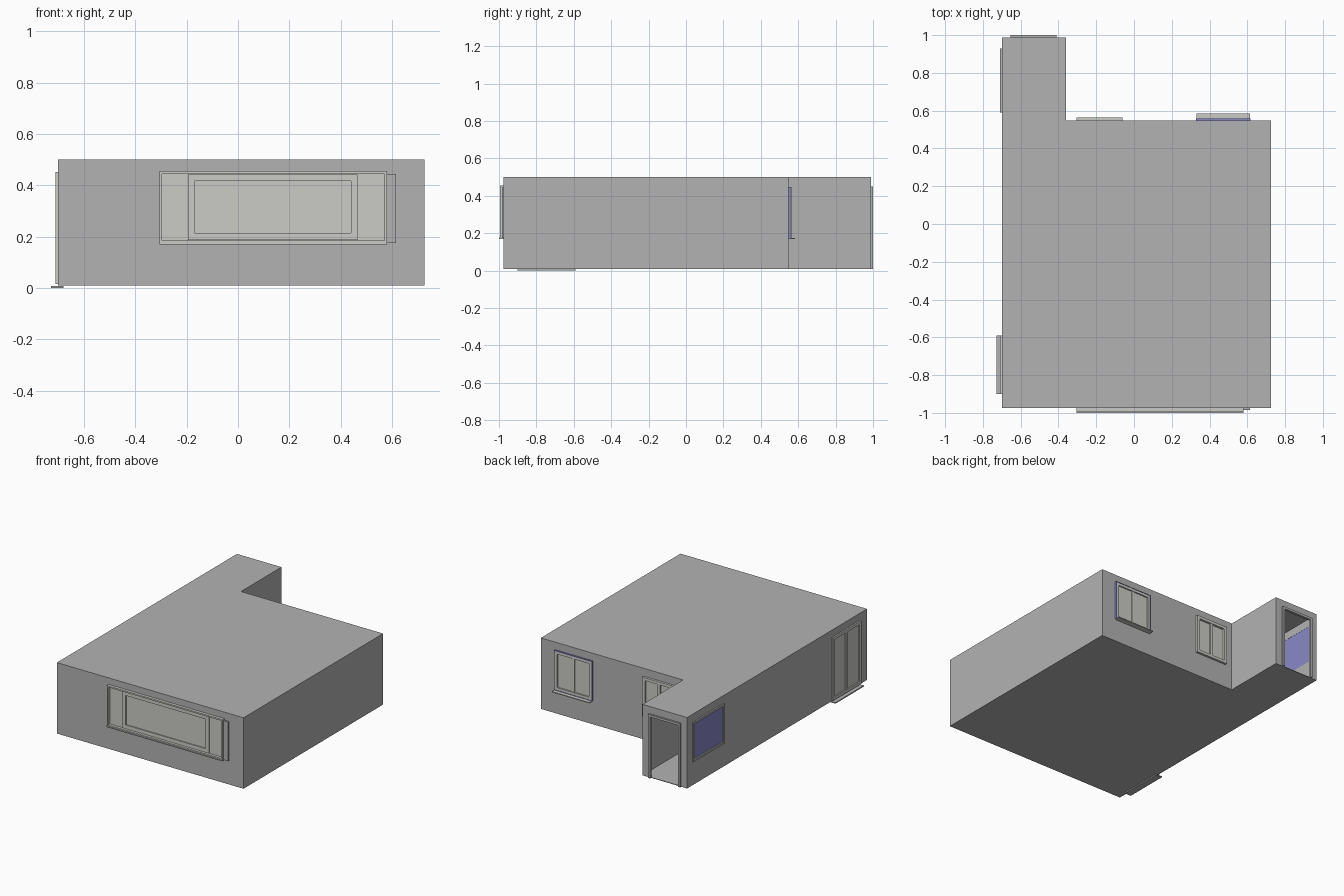
import bpy, bmesh
from mathutils import Vector

if "Cube" in bpy.data.objects:
    bpy.data.objects.remove(bpy.data.objects["Cube"])


def material(name, rgb):
    m = bpy.data.materials.new(name)
    m.diffuse_color = (*rgb, 1)
    m.use_nodes = True
    m.node_tree.nodes["Principled BSDF"].inputs["Base Color"].default_value = m.diffuse_color
    return m


GREY = material("wall grey", (0.45, 0.45, 0.45))
PALE = material("pale glass grey", (0.60, 0.60, 0.57))
BLUE = material("blue glass", (0.246, 0.246, 0.578))


def finish(name, bm, mat):
    me = bpy.data.meshes.new(name)
    bmesh.ops.recalc_face_normals(bm, faces=bm.faces)
    bm.to_mesh(me)
    bm.free()
    me.materials.append(mat)
    ob = bpy.data.objects.new(name, me)
    bpy.context.collection.objects.link(ob)
    return ob


def boxes(name, mat, items):
    """One object made of several boxes (x0, x1, y0, y1, z0, z1)."""
    bm = bmesh.new()
    for x0, x1, y0, y1, z0, z1 in items:
        vs = bmesh.ops.create_cube(bm, size=1)["verts"]
        for v in vs:
            v.co = Vector(((x0 + x1) / 2 + v.co.x * (x1 - x0),
                           (y0 + y1) / 2 + v.co.y * (y1 - y0),
                           (z0 + z1) / 2 + v.co.z * (z1 - z0)))
    return finish(name, bm, mat)


# wall planes: (axis of the normal, position, outward sign)
SIDES = {"front": ("y", -0.975, -1), "back": ("y", 0.547, 1),
         "end": ("y", 0.988, 1), "left": ("x", -0.70, -1)}


def on_wall(side, a0, a1, z0, z1, d0, d1):
    """Box on a wall: a runs along the wall, d is distance outward."""
    axis, pos, s = SIDES[side]
    p, q = sorted((pos + s * d0, pos + s * d1))
    return (a0, a1, p, q, z0, z1) if axis == "y" else (p, q, a0, a1, z0, z1)


def border(side, a0, a1, z0, z1, w, d0, d1, bottom=True):
    out = [on_wall(side, a0, a0 + w, z0, z1, d0, d1),
           on_wall(side, a1 - w, a1, z0, z1, d0, d1),
           on_wall(side, a0 + w, a1 - w, z1 - w, z1, d0, d1)]
    if bottom:
        out.append(on_wall(side, a0 + w, a1 - w, z0, z0 + w, d0, d1))
    return out


# L-shaped hollow house body
def l_block(name, t):
    pts = [(-0.70 + t, -0.975 + t), (0.725 - t, -0.975 + t), (0.725 - t, 0.547 - t),
           (-0.36 - t, 0.547 - t), (-0.36 - t, 0.988 - t), (-0.70 + t, 0.988 - t)]
    bm = bmesh.new()
    f = bm.faces.new([bm.verts.new((x, y, 0.01 + t)) for x, y in pts])
    top = bmesh.ops.extrude_face_region(bm, geom=[f])["geom"]
    for v in top:
        if isinstance(v, bmesh.types.BMVert):
            v.co.z = 0.5 - t
    return finish(name, bm, GREY)


house = l_block("house_walls", 0)
cutters = [l_block("room_cutter", 0.004)]

# openings: side, along-wall range, height range
OPENINGS = {
    "front_window": ("front", -0.30, 0.575, 0.18, 0.445),
    "back_left_window": ("back", -0.30, -0.065, 0.18, 0.44),
    "back_right_window": ("back", 0.335, 0.61, 0.18, 0.44),
    "side_window": ("left", 0.595, 0.925, 0.18, 0.44),
    "side_door": ("left", -0.895, -0.595, 0.02, 0.445),
    "end_door": ("end", -0.645, -0.42, 0.014, 0.44)}
for name, (side, a0, a1, z0, z1) in OPENINGS.items():
    cutters.append(boxes(name + "_cutter", GREY, [on_wall(side, a0, a1, z0, z1, -0.02, 0.02)]))

for c in cutters:
    c.hide_render = True
    mod = house.modifiers.new(c.name, "BOOLEAN")
    mod.operation = "DIFFERENCE"
    mod.solver = "EXACT"
    mod.object = c
bpy.context.view_layer.objects.active = house
house.select_set(True)
for mod in list(house.modifiers):
    bpy.ops.object.modifier_apply(modifier=mod.name)
for c in cutters:
    bpy.data.objects.remove(c)

# glass panes set in the openings
for name in list(OPENINGS)[:-1]:
    side, a0, a1, z0, z1 = OPENINGS[name]
    boxes(name + "_glass", BLUE if name == "side_window" else PALE,
          [on_wall(side, a0, a1, z0, z1, -0.003, 0.001)])

# front picture window: outer frame, inner sash, side trim and sill
boxes("front_window_frame", PALE, border("front", -0.305, 0.58, 0.175, 0.455, 0.01, 0, 0.02))
boxes("front_window_sash", PALE, border("front", -0.195, 0.465, 0.188, 0.443, 0.026, 0.001, 0.008))
boxes("front_window_trim", GREY, [on_wall("front", 0.58, 0.615, 0.175, 0.445, 0, 0.01)])
boxes("front_window_sill", PALE, [on_wall("front", -0.305, 0.58, 0.170, 0.176, 0, 0.025)])

# two-leaf back windows and sliding side door: frame with centre bar
for name, depth in (("back_left_window", 0.016), ("back_right_window", 0.010), ("side_door", 0.010)):
    side, a0, a1, z0, z1 = OPENINGS[name]
    m = (a0 + a1) / 2
    bars = border(side, a0 - 0.005, a1 + 0.005, z0 - 0.005, z1 + 0.006, 0.02, 0, depth)
    bars.append(on_wall(side, m - 0.01, m + 0.01, z0, z1, 0, depth - 0.003))
    boxes(name + "_frame", PALE, bars)
boxes("back_right_window_edging", BLUE, border("back", 0.328, 0.617, 0.173, 0.448, 0.004, 0, 0.012))
boxes("back_right_window_sill", PALE, [on_wall("back", 0.33, 0.615, 0.168, 0.174, 0, 0.037)])
boxes("side_door_threshold", GREY, [on_wall("left", -0.90, -0.59, 0.0, 0.008, -0.02, 0.028)])

# blue side window frame and open end doorway frame
boxes("side_window_frame", GREY, border("left", 0.59, 0.93, 0.173, 0.447, 0.014, 0, 0.01))
boxes("end_door_frame", GREY, border("end", -0.655, -0.41, 0.01, 0.45, 0.016, -0.004, 0.012, False))
